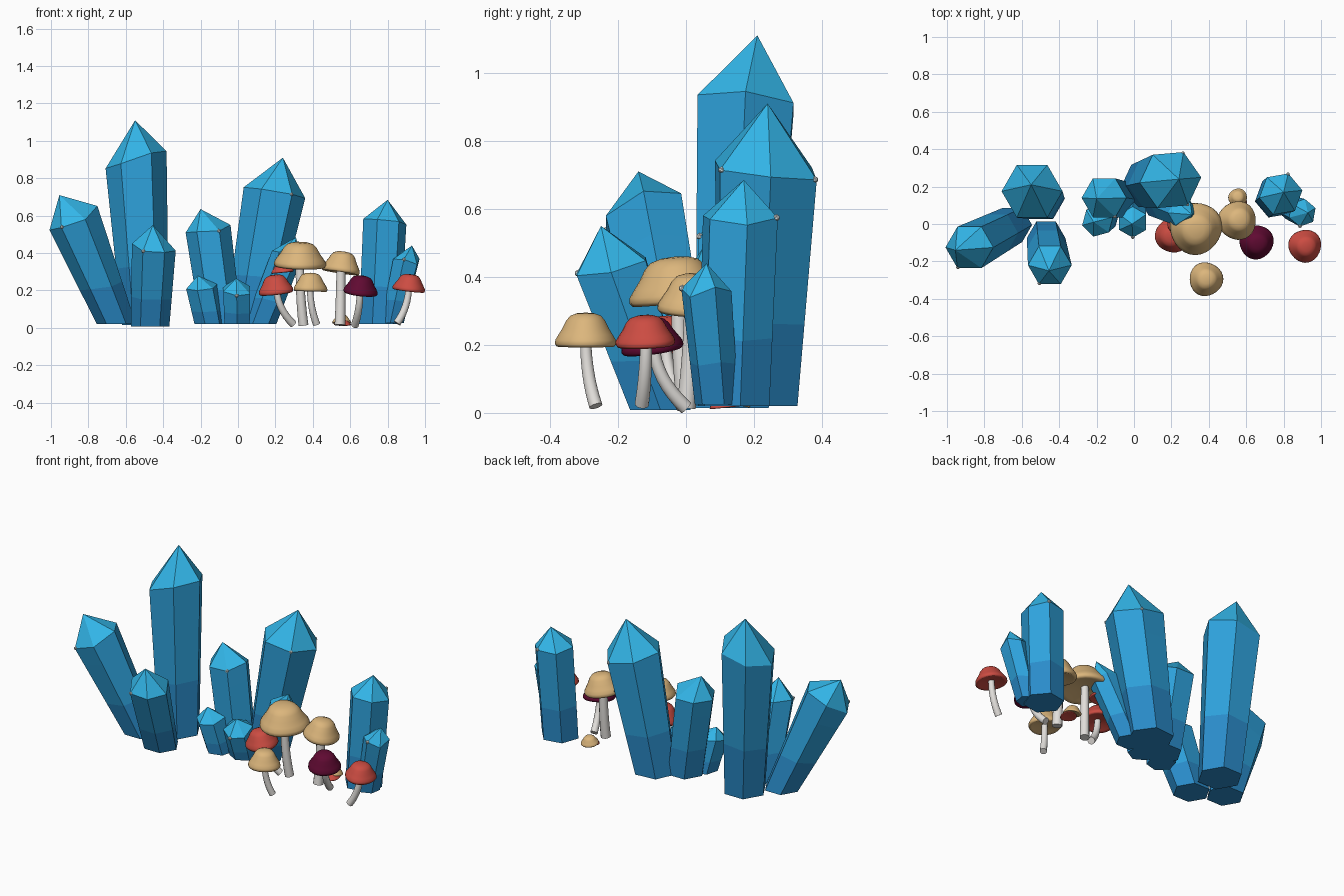
import bpy, bmesh, math, random
from mathutils import Vector

if "Cube" in bpy.data.objects:
    bpy.data.objects.remove(bpy.data.objects["Cube"])

random.seed(4)


def material(name, hexcode):
    def lin(c):
        c /= 255
        return c / 12.92 if c <= 0.04045 else ((c + 0.055) / 1.055) ** 2.4
    m = bpy.data.materials.new(name)
    m.diffuse_color = [lin(int(hexcode[i:i + 2], 16)) for i in (0, 2, 4)] + [1]
    m.use_nodes = True
    m.node_tree.nodes["Principled BSDF"].inputs["Base Color"].default_value = m.diffuse_color
    return m


LIGHT = material("crystal light blue", "33B7EA")
MID = material("crystal blue", "2EA2DC")
DEEP = material("crystal deep blue", "2A8CCA")
GLINT = material("glint white", "E4ECEC")
TAN = material("cap tan", "DCB67C")
RED = material("cap red", "CC4C42")
MAROON = material("cap maroon", "600A32")
STEM = material("stem off white", "E2DFDB")


def finish(bm, name, mats, smooth=False):
    bmesh.ops.recalc_face_normals(bm, faces=bm.faces)
    me = bpy.data.meshes.new(name)
    bm.to_mesh(me)
    bm.free()
    ob = bpy.data.objects.new(name, me)
    bpy.context.collection.objects.link(ob)
    for m in mats:
        me.materials.append(m)
    for p in me.polygons:
        p.use_smooth = smooth
    return ob


def bridge(bm, a, b, mat=0):
    n = len(a)
    for i in range(n):
        bm.faces.new((a[i], a[(i + 1) % n], b[(i + 1) % n], b[i])).material_index = mat


def crystal(name, base, r0, top, r1, apex, phase=0, slope=0.0):
    """Six-sided shard: flat foot, slanted shoulder ring, pointed tip."""
    base, top, apex = Vector(base), Vector(top), Vector(apex)
    lean = (top - base) / (top.z - base.z)
    bm = bmesh.new()
    foot, shoulder = [], []
    for i in range(6):
        a = math.radians(phase + 60 * i)
        d = Vector((math.cos(a), math.sin(a), 0))
        foot.append(base + d * r0)
        # shoulder ring is square to the leaning axis
        p = top + d * r1
        p.z += -d.dot(lean) * r1 + slope * d.x * r1 + random.uniform(-.018, .018)
        shoulder.append(p)
    rings = []
    for t in (0, .36, .8, 1):
        rings.append([bm.verts.new(f.lerp(s, t)) for f, s in zip(foot, shoulder)])
    bm.faces.new(rings[0]).material_index = 2
    for (a, b), m in zip(zip(rings, rings[1:]), (2, 1, 1)):
        bridge(bm, a, b, m)
    tip = bm.verts.new(apex)
    for i in range(6):
        bm.faces.new((rings[3][i], rings[3][(i + 1) % 6], tip)).material_index = 0
    finish(bm, name, (LIGHT, MID, DEEP))
    return shoulder


def chip(name, p):
    """Worn white fleck on a shoulder corner."""
    bm = bmesh.new()
    bmesh.ops.create_icosphere(bm, subdivisions=1, radius=.011)
    bmesh.ops.translate(bm, verts=bm.verts, vec=p)
    finish(bm, name, (GLINT,))


# name, foot centre, foot radius, shoulder centre, shoulder radius, tip, phase, slope, chipped corners
CRYSTALS = [
    ("tall", (-.495, .135, .015), .125, (-.545, .175, .91), .163, (-.55, .21, 1.11), 0, .22, ()),
    ("leaning", (-.65, -.005, .02), .105, (-.88, -.125, .585), .128, (-.955, -.14, .71), 0, 0, (4,)),
    ("left_front", (-.47, -.075, .008), .103, (-.45, -.22, .43), .117, (-.455, -.25, .55), 0, 0, (4,)),
    ("middle_large", (.06, .21, .02), .13, (.195, .235, .715), .165, (.24, .24, .91), 5, 0, (5, 1)),
    ("middle_left", (-.09, .13, .02), .11, (-.16, .14, .52), .12, (-.20, .135, .635), 0, 0, (5,)),
    ("small_left", (-.155, .045, .02), .08, (-.195, .015, .215), .085, (-.215, .01, .28), 15, 0, ()),
    ("small_front", (-.005, .06, .02), .078, (-.007, .01, .195), .083, (-.01, 0, .265), 30, 0, (4,)),
    ("middle_right", (.12, .12, .02), .085, (.26, .06, .39), .078, (.31, .05, .485), 0, 0, ()),
    ("right", (.757, .14, .02), .112, (.785, .16, .575), .117, (.80, .17, .685), 10, 0, (1,)),
    ("right_small", (.825, .09, .025), .065, (.90, .06, .365), .075, (.93, .06, .44), 20, 0, (4,)),
]
for name, base, r0, top, r1, apex, phase, slope, chips in CRYSTALS:
    corners = crystal("crystal_" + name, base, r0, top, r1, apex, phase, slope)
    for c in chips:
        chip("crystal_chip_" + name, corners[c].lerp(Vector(top), .04))

# Cap cross-section: radius and height as fractions, underside to crown
CAP = [(.35, .12), (.8, .04), (.94, 0), (1, .08), (.985, .2), (.88, .36),
       (.75, .55), (.63, .77), (.5, .91), (.28, .98)]


def cap(name, pos, r, h, tilt, mat):
    bm = bmesh.new()
    q = Vector((0, 0, 1)).rotation_difference(Vector((tilt[0], tilt[1], 1)))
    o = Vector(pos)
    n, prev = 28, None
    low = bm.verts.new(o + q @ Vector((0, 0, .16 * h)))
    for fr, fz in CAP:
        ring = []
        for i in range(n):
            a = 2 * math.pi * i / n
            w = 1 + .03 * math.sin(3 * a + pos[0] * 20) * fr   # slightly uneven brim
            ring.append(bm.verts.new(o + q @ Vector((fr * r * w * math.cos(a), fr * r * w * math.sin(a), fz * h))))
        if prev:
            bridge(bm, prev, ring)
        else:
            for i in range(n):
                bm.faces.new((low, ring[(i + 1) % n], ring[i]))
        prev = ring
    crown = bm.verts.new(o + q @ Vector((0, 0, h)))
    for i in range(n):
        bm.faces.new((prev[i], prev[(i + 1) % n], crown))
    finish(bm, name, (mat,), True)


def stem(name, base, top, r):
    """Tube that leaves the ground at a slant and bends upright."""
    a, c = Vector(base), Vector(top)
    b = Vector((c.x * .95 + a.x * .05, c.y * .95 + a.y * .05, a.z * .55 + c.z * .45))
    bm = bmesh.new()
    prev, steps, n = None, 8, 12
    for k in range(steps + 1):
        t = k / steps
        p = a * (1 - t) ** 2 + b * 2 * t * (1 - t) + c * t * t
        q = Vector((0, 0, 1)).rotation_difference((b - a) * (1 - t) + (c - b) * t)
        rad = r * (1.1 - .2 * t)
        ring = [bm.verts.new(p + q @ Vector((rad * math.cos(2 * math.pi * i / n),
                                             rad * math.sin(2 * math.pi * i / n), 0))) for i in range(n)]
        if prev:
            bridge(bm, prev, ring)
        else:
            bm.faces.new(ring)
        prev = ring
    bm.faces.new(prev)
    ob = finish(bm, name, (STEM,), True)
    bpy.context.view_layer.objects.active = ob
    ob.select_set(True)
    bpy.ops.object.shade_smooth_by_angle(angle=math.radians(40))
    ob.select_set(False)


# name, cap centre (rim height), radius, height, tilt, colour, stem foot, stem radius
MUSHROOMS = [
    ("large_tan", (.33, -.022, .325), .14, .135, (.03, -.1), TAN, (.35, .0, .015), .024),
    ("second_tan", (.55, .018, .295), .103, .115, (.15, .05), TAN, (.545, .0, .015), .026),
    ("front_tan", (.385, -.295, .195), .09, .1, (.03, 0), TAN, (.42, -.265, .02), .018),
    ("left_red", (.207, -.06, .185), .093, .1, (-.12, -.1), RED, (.295, -.01, .02), .019),
    ("maroon", (.653, -.095, .182), .092, .098, (.12, -.15), MAROON, (.625, 0, .015), .019),
    ("right_red", (.913, -.117, .198), .088, .09, (.12, -.05), RED, (.85, -.13, .025), .019),
]
for name, pos, r, h, tilt, mat, foot, sr in MUSHROOMS:
    cap("mushroom_cap_" + name, pos, r, h, tilt, mat)
    stem("mushroom_stem_" + name, foot, (pos[0], pos[1], pos[2] + .2 * h), sr)

# Little caps tucked among the cluster
cap("button_cap_tan", (.555, .14, .025), .05, .045, (0, .2), TAN)
cap("button_cap_red", (.56, .115, .015), .045, .03, (0, -.1), RED)
cap("hidden_cap_red", (.24, 0, .295), .06, .05, (-.1, 0), RED)
